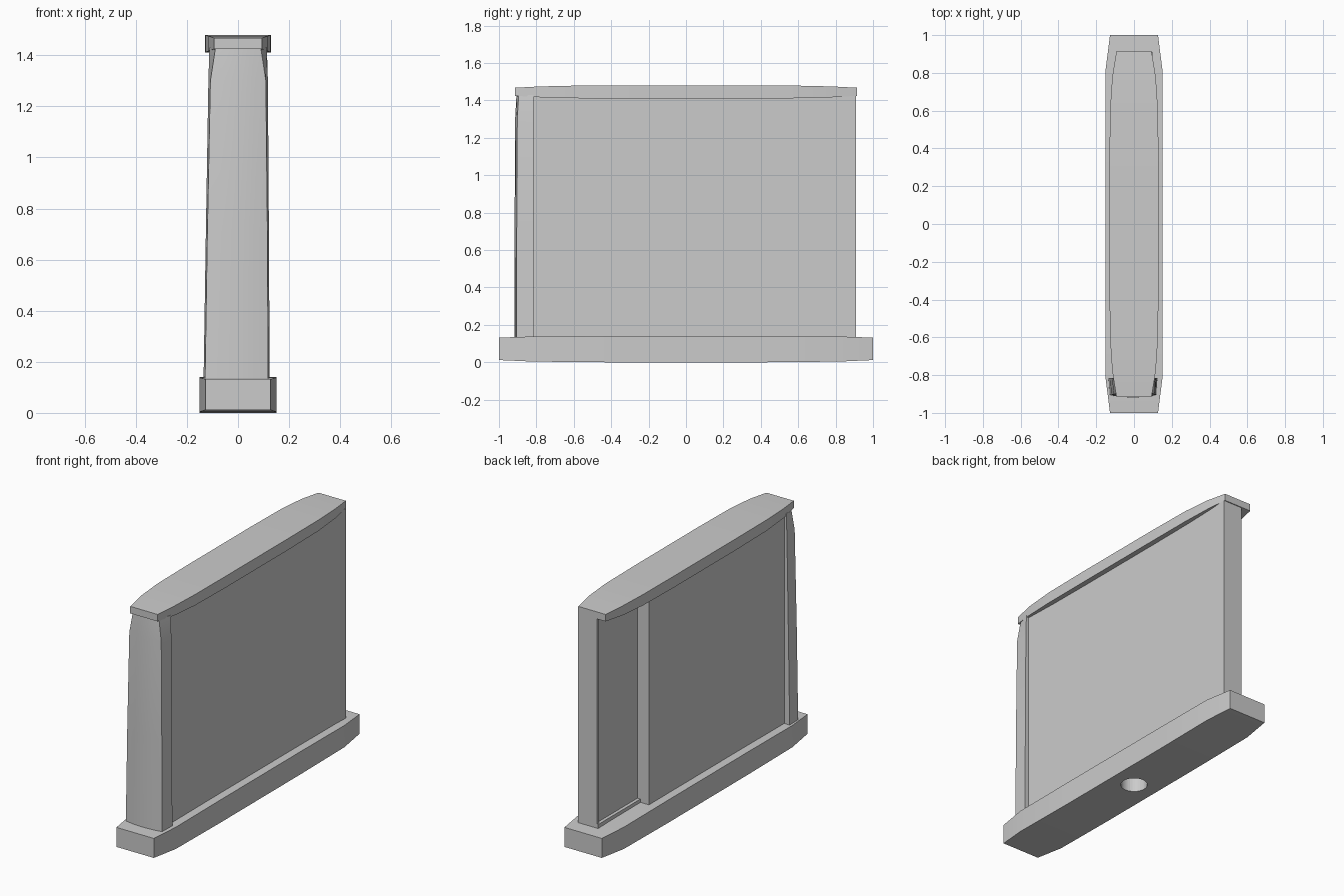
import bpy, bmesh

cube = bpy.data.objects.get("Cube")
if cube:
    bpy.data.objects.remove(cube)

grey = bpy.data.materials.new("plain_grey")
grey.use_nodes = True
GREY = (0.6, 0.6, 0.6, 1)
grey.diffuse_color = GREY
grey.node_tree.nodes["Principled BSDF"].inputs["Base Color"].default_value = GREY


def finish(name, bm, smooth=True):
    bmesh.ops.recalc_face_normals(bm, faces=bm.faces)
    mesh = bpy.data.meshes.new(name)
    bm.to_mesh(mesh)
    bm.free()
    mesh.materials.append(grey)
    obj = bpy.data.objects.new(name, mesh)
    bpy.context.collection.objects.link(obj)
    if smooth:
        bpy.ops.object.select_all(action='DESELECT')
        obj.select_set(True)
        bpy.context.view_layer.objects.active = obj
        bpy.ops.object.shade_smooth_by_angle(angle=0.4)
    return obj


def loft(name, rings, smooth=True):
    """Skin a list of equally long closed rings and cap both ends."""
    bm = bmesh.new()
    loops = [[bm.verts.new(p) for p in ring] for ring in rings]
    for a, b in zip(loops, loops[1:]):
        for i in range(len(a)):
            j = (i + 1) % len(a)
            bm.faces.new((a[i], a[j], b[j], b[i]))
    bm.faces.new(loops[0])
    bm.faces.new(loops[-1])
    return finish(name, bm, smooth)


def slab(name, half):
    """Crowned plate, mirrored front to back; half = (y, half width, bottom, top)."""
    stations = [(-y, w, b, t) for y, w, b, t in reversed(half)] + half
    return loft(name, [[(-w, y, b), (w, y, b), (w, y, t), (-w, y, t)]
                       for y, w, b, t in stations])


def prism(name, outline, z0, z1):
    return loft(name, [[(x, y, z) for x, y in outline] for z in (z0, z1)], False)


# Base plate with a round socket underneath
base = slab("base_plate", [(0.4, 0.15, 0, 0.14), (0.82, 0.15, 0.004, 0.138),
                           (1.0, 0.127, 0.012, 0.132)])
bm = bmesh.new()
bmesh.ops.create_cone(bm, cap_ends=True, segments=32, radius1=0.075,
                      radius2=0.075, depth=0.2)
cutter = finish("socket_cutter", bm, False)
cutter.hide_render = True
cutter.hide_viewport = True
cut = base.modifiers.new("socket", 'BOOLEAN')
cut.object = cutter
cut.solver = 'EXACT'

# Top cap, narrowing towards its ends
slab("top_cap", [(0.3, 0.13, 1.41, 1.48), (0.6, 0.127, 1.412, 1.479),
                 (0.78, 0.115, 1.417, 1.475), (0.915, 0.093, 1.425, 1.468)])

# Main body with a notch at the back of one side
SIDE, INNER, BACK, NOTCH = 0.098, -0.02, 0.91, 0.5
prism("body", [(-SIDE, -0.83), (SIDE, -0.83), (SIDE, BACK), (INNER - 0.012, BACK),
               (INNER - 0.012, BACK - 0.02), (INNER, BACK - 0.02),
               (INNER, NOTCH), (-SIDE, NOTCH)], 0.12, 1.425)

# Narrow ledge along the foot of the notch
prism("notch_ledge", [(INNER - 0.02, NOTCH), (INNER, NOTCH),
                      (INNER, BACK), (INNER - 0.02, BACK)], 0.12, 0.16)


# Front pillar, gently bowed, with front corners drawn in at the top
def pillar_ring(z, left, right, inset, front):
    mid, w = (left + right) / 2, (right - left) / 2
    bow = [(mid + (w - inset) * t, front + 0.012 * t * t, z)
           for t in (-1, -0.6, -0.2, 0.2, 0.6, 1)]
    return [(left, -0.815, z)] + bow + [(right, -0.815, z)]


loft("front_pillar", [pillar_ring(0.12, -0.135, 0.124, 0.006, -0.918),
                      pillar_ring(0.7, -0.126, 0.121, 0.006, -0.917),
                      pillar_ring(1.3, -0.116, 0.117, 0.008, -0.914),
                      pillar_ring(1.43, -0.112, 0.113, 0.024, -0.907)])
